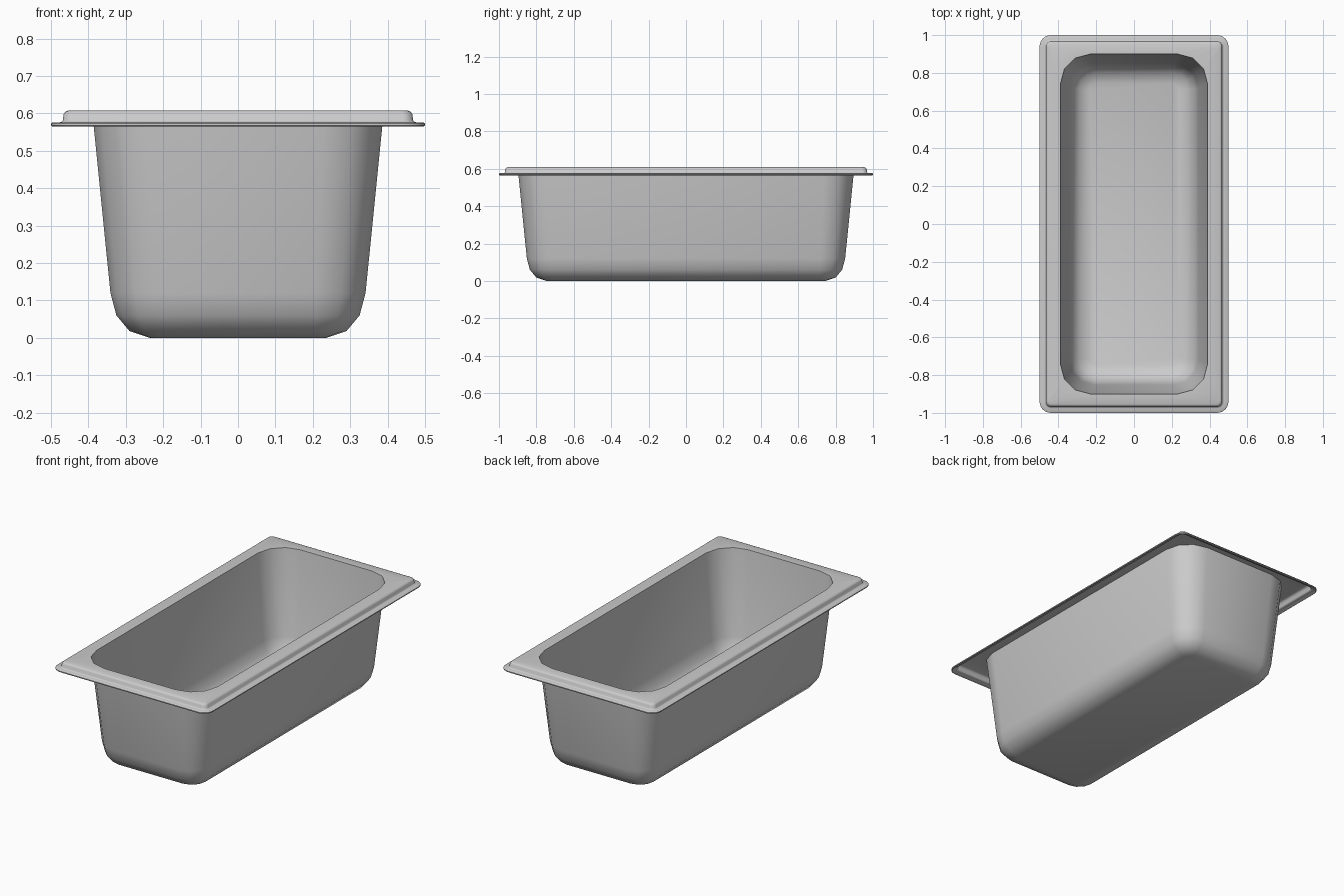
import bpy, bmesh, math

if "Cube" in bpy.data.objects:
    bpy.data.objects.remove(bpy.data.objects["Cube"])

bm = bmesh.new()


def ring(hx, hy, r, z, seg):
    """Rounded rectangle loop, counter-clockwise from the +x side."""
    verts = []
    for q, (sx, sy) in enumerate([(1, 1), (-1, 1), (-1, -1), (1, -1)]):
        for k in range(seg + 1):
            a = math.pi / 2 * (q + k / seg)
            verts.append(bm.verts.new((sx * (hx - r) + r * math.cos(a),
                                       sy * (hy - r) + r * math.sin(a), z)))
    return verts


def loft(rings):
    for a, b in zip(rings, rings[1:]):
        n = len(a)
        for i in range(n):
            j = (i + 1) % n
            bm.faces.new((a[i], b[i], b[j], a[j]))


# Tapered basin: half width, corner radius, height (half length is 0.51 more)
basin = [(0.235, 0.035, 0.0), (0.29, 0.085, 0.018), (0.325, 0.117, 0.06),
         (0.341, 0.132, 0.12), (0.39, 0.16, 0.608)]
inner = [ring(w, w + 0.51, r, z, 3) for w, r, z in basin]
bm.faces.new(inner[0])
loft(inner)

# Stepped rim: inset from the outer edge, height
rim = [(0.046, 0.608), (0.039, 0.605), (0.034, 0.598), (0.032, 0.582),
       (0.029, 0.578), (0.022, 0.576), (0.004, 0.576), (0.0, 0.573),
       (0.0, 0.568), (0.004, 0.565)]
outer = [ring(0.5 - d, 1 - d, max(0.025, 0.06 - d), z, 6) for d, z in rim]
loft(outer)

# Flat top joining the 3-sided basin corners to the 6-sided rim corners
a, b = inner[-1], outer[0]
for q in range(4):
    for k in range(3):
        i, o = q * 4 + k, q * 7 + 2 * k
        bm.faces.new((a[i], b[o], b[o + 1], b[o + 2], a[i + 1]))
    bm.faces.new((a[q * 4 + 3], b[q * 7 + 6], b[(q * 7 + 7) % 28], a[(q * 4 + 4) % 16]))

mesh = bpy.data.meshes.new("food_pan")
bm.to_mesh(mesh)
bm.free()
pan = bpy.data.objects.new("food_pan", mesh)
bpy.context.collection.objects.link(pan)
bpy.context.view_layer.objects.active = pan
pan.select_set(True)
bpy.ops.object.shade_smooth_by_angle(angle=math.radians(45))
